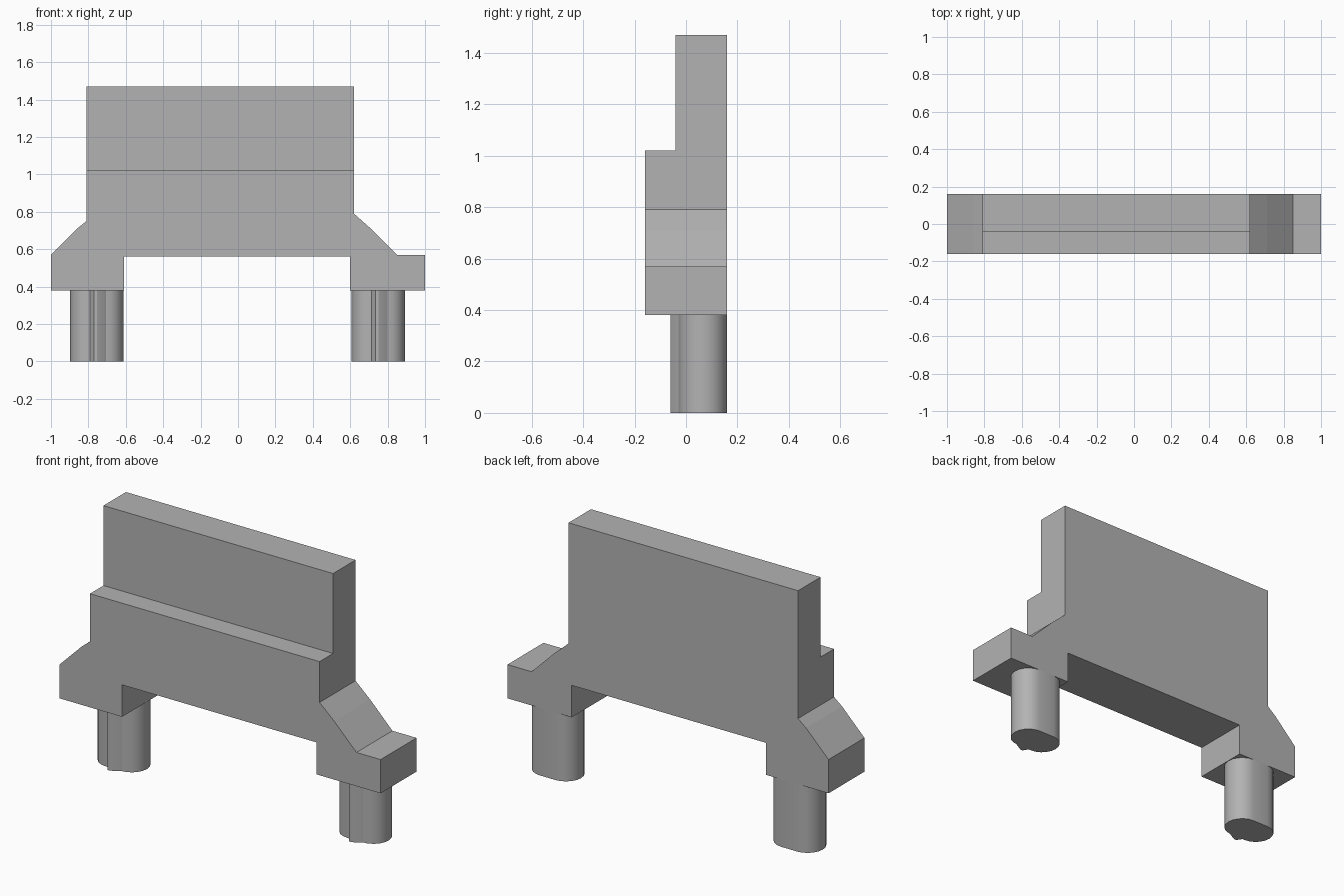
import bpy, bmesh, math

cube = bpy.data.objects.get("Cube")
if cube:
    bpy.data.objects.remove(cube, do_unlink=True)

grey = bpy.data.materials.new("plain_grey")
grey.use_nodes = True
COLOUR = (0.45, 0.45, 0.45, 1)
grey.diffuse_color = COLOUR
grey.node_tree.nodes["Principled BSDF"].inputs["Base Color"].default_value = COLOUR


def prism(name, outline, offset, smooth=False):
    """Extrude a closed 3D outline along an offset vector."""
    bm = bmesh.new()
    face = bm.faces.new([bm.verts.new(p) for p in outline])
    out = bmesh.ops.extrude_face_region(bm, geom=[face])
    verts = [g for g in out["geom"] if isinstance(g, bmesh.types.BMVert)]
    bmesh.ops.translate(bm, verts=verts, vec=offset)
    bmesh.ops.recalc_face_normals(bm, faces=bm.faces)
    mesh = bpy.data.meshes.new(name)
    bm.to_mesh(mesh)
    bm.free()
    mesh.materials.append(grey)
    obj = bpy.data.objects.new(name, mesh)
    bpy.context.collection.objects.link(obj)
    if smooth:
        bpy.ops.object.select_all(action="DESELECT")
        obj.select_set(True)
        bpy.context.view_layer.objects.active = obj
        bpy.ops.object.shade_smooth_by_angle(angle=math.radians(25))
    return obj


def arc(cx, cy, rx, ry, start, end, steps=10):
    angles = [math.radians(start + (end - start) * i / steps) for i in range(steps + 1)]
    return [(cx + rx * math.cos(a), cy + ry * math.sin(a)) for a in angles]


FRONT, STEP, BACK = -0.16, -0.04, 0.16

# Body: wide wall with sloped shoulders, and an arch between the feet
body = [(-1, 0.38), (-0.61, 0.38), (-0.61, 0.56), (0.60, 0.56), (0.60, 0.38),
        (1, 0.38), (1, 0.57), (0.85, 0.57), (0.71, 0.71), (0.62, 0.79),
        (0.62, 1.02), (-0.81, 1.02), (-0.81, 0.75), (-0.86, 0.71), (-1, 0.57)]
# Upper wall: thinner slab rising flush with the back
wall = [(-0.81, 1.02), (0.62, 1.02), (0.62, 1.47), (-0.81, 1.47)]

# One outline in side profile for the wall keeps the back surface continuous
prism("body", [(x, FRONT, z) for x, z in body], (0, BACK - FRONT, 0))
prism("upper_wall", [(x, STEP, z) for x, z in wall], (0, BACK - STEP, 0))

# Legs: rounded ends, flat back and a small ridge on the front
section = (arc(0.05, 0.065, 0.093, 0.095, -90, 90)
           + arc(-0.05, 0.065, 0.093, 0.095, 90, 270)
           + [(-0.035, -0.03), (-0.015, -0.06), (0.0, -0.06), (0.045, -0.035)])
for name, cx in (("right_leg", -0.755), ("left_leg", 0.75)):
    prism(name, [(cx + x, y, 0) for x, y in section], (0, 0, 0.38), smooth=True)
